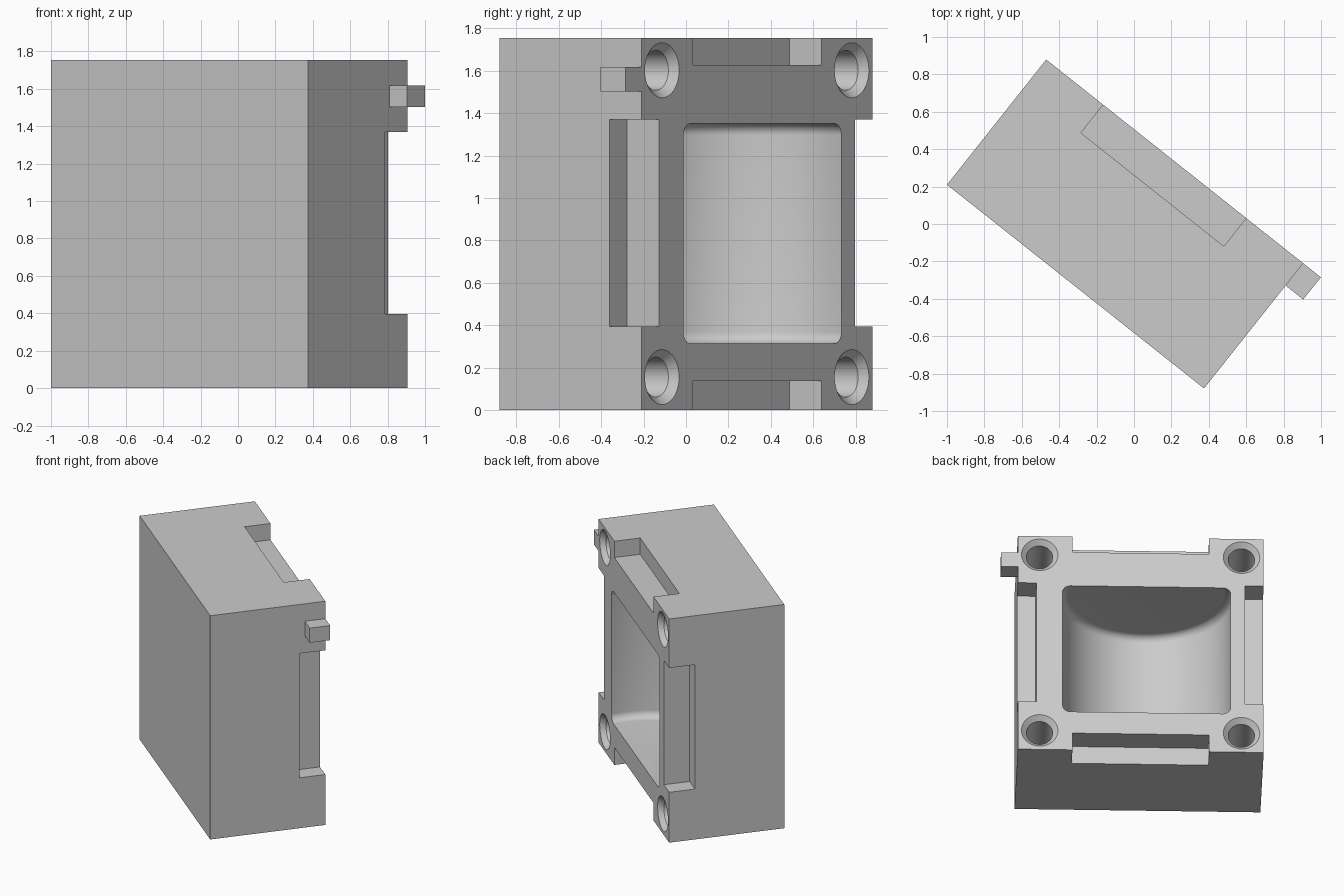
import bpy, bmesh, math
from mathutils import Matrix, Vector

cube = bpy.data.objects.get("Cube")
if cube:
    bpy.data.objects.remove(cube, do_unlink=True)

# Housing dimensions, in its own frame: open face towards +y
W, D, H = 1.754, 0.854, 1.755
FACE = D / 2
PLACE = Matrix.Translation((-0.0475, 0, 0)) @ Matrix.Rotation(math.radians(-38.4), 4, 'Z')

grey = bpy.data.materials.new("light grey")
grey.use_nodes = True
grey.diffuse_color = (0.6, 0.6, 0.6, 1)
grey.node_tree.nodes["Principled BSDF"].inputs["Base Color"].default_value = grey.diffuse_color


def finish(name, bm):
    bmesh.ops.recalc_face_normals(bm, faces=bm.faces)
    mesh = bpy.data.meshes.new(name)
    bm.to_mesh(mesh)
    bm.free()
    mesh.materials.append(grey)
    obj = bpy.data.objects.new(name, mesh)
    bpy.context.collection.objects.link(obj)
    return obj


def block(name, low, high):
    low, high = Vector(low), Vector(high)
    bm = bmesh.new()
    bmesh.ops.create_cube(bm, size=1, matrix=Matrix.Translation((low + high) / 2)
                          @ Matrix.Diagonal((*(high - low), 1)))
    return finish(name, bm)


def revolve(name, profile, steps, matrix):
    """Solid of revolution about z from (radius, height) points."""
    bm = bmesh.new()
    verts = [bm.verts.new((r, 0, z)) for r, z in profile]
    edges = [bm.edges.new(pair) for pair in zip(verts, verts[1:])]
    bmesh.ops.spin(bm, geom=verts + edges, cent=(0, 0, 0), axis=(0, 0, 1),
                   angle=math.tau, steps=steps)
    bmesh.ops.remove_doubles(bm, verts=bm.verts, dist=1e-4)
    bmesh.ops.transform(bm, matrix=matrix, verts=bm.verts)
    return finish(name, bm)


def cut(target, cutter):
    mod = target.modifiers.new("cut", 'BOOLEAN')
    mod.operation = 'DIFFERENCE'
    mod.solver = 'EXACT'
    mod.object = cutter
    bpy.context.view_layer.objects.active = target
    bpy.ops.object.modifier_apply(modifier=mod.name)
    bpy.data.objects.remove(cutter, do_unlink=True)


housing = block("housing", (-W / 2, -FACE, 0), (W / 2, FACE, H))

# Edge notches around the open face
deep, half, notch, over = 0.192, 0.4875, 0.133, 0.1
mid = 0.883
for side in (-1, 1):
    xs = sorted((side * (W / 2 - notch), side * (W / 2 + over)))
    cut(housing, block("side_notch_cutter", (xs[0], FACE - deep, mid - half),
                       (xs[1], FACE + over, mid + half)))
for z0, z1 in ((-over, 0.138), (H - 0.128, H + over)):
    cut(housing, block("end_notch_cutter", (-half, FACE - deep, z0), (half, FACE + over, z1)))

# Round pocket with filleted ends, its axis set a little behind the open face
centre, radius, sunk, fillet, bottom, top = -0.042, 0.61, 0.11, 0.055, 0.314, 1.351
arc = [(radius - fillet + fillet * math.sin(a), fillet * (1 - math.cos(a)))
       for a in (i * math.pi / 16 for i in range(9))]
profile = ([(0, bottom)] + [(r, bottom + h) for r, h in arc]
           + [(r, top - h) for r, h in reversed(arc)] + [(0, top)])
cut(housing, revolve("pocket_cutter", profile, 96,
                     Matrix.Translation((centre, FACE - sunk, 0))))

# Countersunk corner holes
hole = [(0, -0.4), (0.094, -0.4), (0.094, -0.036), (0.166, 0.036), (0, 0.036)]
for x in (-0.719, 0.721):
    for z in (0.156, 1.602):
        turn = Matrix.Translation((x, FACE, z)) @ Matrix.Rotation(-math.pi / 2, 4, 'X')
        cut(housing, revolve("hole_cutter", hole, 40, turn))

# Locating tab on the side
tab = block("side_tab", (W / 2, FACE - 0.152, 1.503), (W / 2 + 0.12, FACE, 1.618))

for obj in (housing, tab):
    obj.data.transform(PLACE)
    obj.data.update()

bpy.ops.object.select_all(action='DESELECT')
housing.select_set(True)
bpy.context.view_layer.objects.active = housing
bpy.ops.object.shade_smooth_by_angle(angle=math.radians(30))
